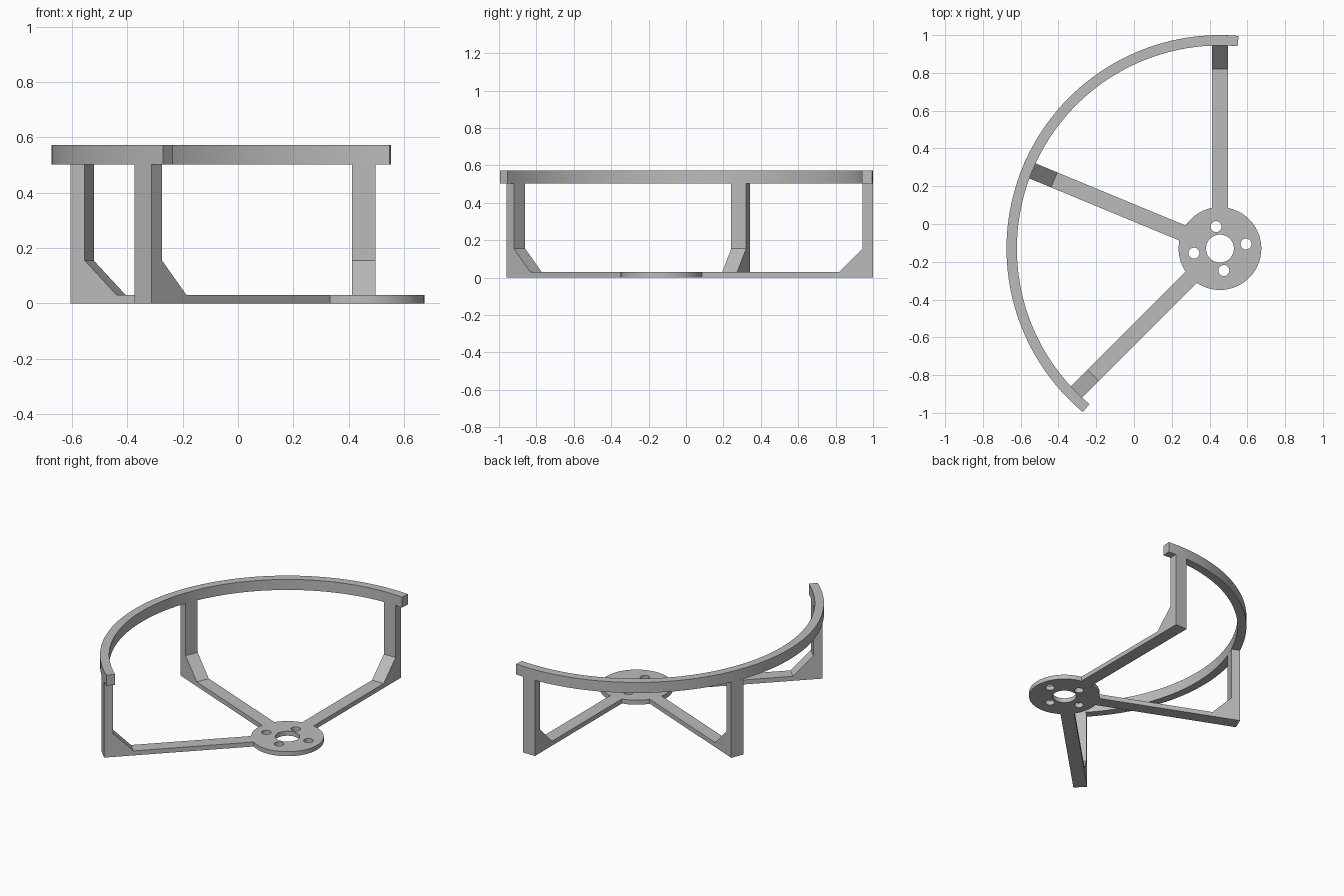
import bpy, bmesh
from math import radians, cos, sin
from mathutils import Matrix, Vector

cube = bpy.data.objects.get("Cube")
if cube:
    bpy.data.objects.remove(cube, do_unlink=True)

CENTRE = Vector((0.455, -0.13, 0))
HUB_R, HUB_H = 0.219, 0.03
RING_IN, RING_OUT = 1.075, 1.13
RING_Z, TOP_Z = 0.503, 0.573
ARM_W = 0.086

grey = bpy.data.materials.new("plain grey")
grey.use_nodes = True
colour = (0.5, 0.5, 0.5, 1)
grey.diffuse_color = colour
grey.node_tree.nodes["Principled BSDF"].inputs["Base Color"].default_value = colour


def finish(bm, name, matrix=Matrix()):
    """Turn a bmesh into an object placed around the hub centre."""
    bmesh.ops.recalc_face_normals(bm, faces=bm.faces)
    mesh = bpy.data.meshes.new(name)
    bm.to_mesh(mesh)
    bm.free()
    mesh.transform(Matrix.Translation(CENTRE) @ matrix)
    mesh.materials.append(grey)
    obj = bpy.data.objects.new(name, mesh)
    bpy.context.collection.objects.link(obj)
    return obj


def smooth(obj):
    bpy.ops.object.select_all(action="DESELECT")
    obj.select_set(True)
    bpy.context.view_layer.objects.active = obj
    bpy.ops.object.shade_smooth_by_angle(angle=radians(30))


def add_disc(bm, radius, bottom, top, x=0, y=0, sides=32):
    place = Matrix.Translation((x, y, (bottom + top) / 2))
    bmesh.ops.create_cone(bm, cap_ends=True, segments=sides, radius1=radius,
                          radius2=radius, depth=top - bottom, matrix=place)


# Hub plate with a shaft hole and four screw holes
bm = bmesh.new()
add_disc(bm, HUB_R, 0, HUB_H, sides=96)
hub = finish(bm, "hub_plate")

bm = bmesh.new()
add_disc(bm, 0.074, -0.1, 0.1, sides=48)
for angle, dist in ((10, 0.14), (100, 0.118), (190, 0.14), (280, 0.118)):
    a = radians(angle)
    add_disc(bm, 0.029, -0.1, 0.1, dist * cos(a), dist * sin(a))
cutter = finish(bm, "hole_cutter")
cutter.hide_render = True

cut = hub.modifiers.new("holes", "BOOLEAN")
cut.operation = "DIFFERENCE"
cut.solver = "EXACT"
cut.object = cutter
bpy.context.view_layer.objects.active = hub
bpy.ops.object.modifier_apply(modifier=cut.name)
bpy.data.objects.remove(cutter, do_unlink=True)
smooth(hub)

# Arms: flat spoke, sloped gusset and upright post as one side profile
start = HUB_R - 0.005
profile = [(start, 0), (RING_OUT, 0), (RING_OUT, RING_Z), (RING_IN, RING_Z),
           (RING_IN, 0.155), (0.95, HUB_H), (start, HUB_H)]
for name, angle in (("back_arm", 90), ("right_arm", 157.5), ("front_arm", 225)):
    bm = bmesh.new()
    face = bm.faces.new([bm.verts.new((r, -ARM_W / 2, z)) for r, z in profile])
    side = bmesh.ops.extrude_face_region(bm, geom=[face])["geom"]
    bmesh.ops.translate(bm, vec=(0, ARM_W, 0),
                        verts=[v for v in side if isinstance(v, bmesh.types.BMVert)])
    finish(bm, name, Matrix.Rotation(radians(angle), 4, "Z"))

# Guard ring: rectangular section swept past the outer arms
bm = bmesh.new()
section = [(RING_IN, RING_Z), (RING_OUT, RING_Z), (RING_OUT, TOP_Z), (RING_IN, TOP_Z)]
face = bm.faces.new([bm.verts.new((r, 0, z)) for r, z in section])
bmesh.ops.spin(bm, geom=[face] + face.edges[:] + face.verts[:], cent=(0, 0, 0),
               axis=(0, 0, 1), angle=radians(145), steps=72, use_duplicate=False)
# Close the starting end if the sweep left it open
bmesh.ops.holes_fill(bm, edges=[e for e in bm.edges if e.is_boundary], sides=4)
ring = finish(bm, "guard_ring", Matrix.Rotation(radians(85), 4, "Z"))
smooth(ring)
